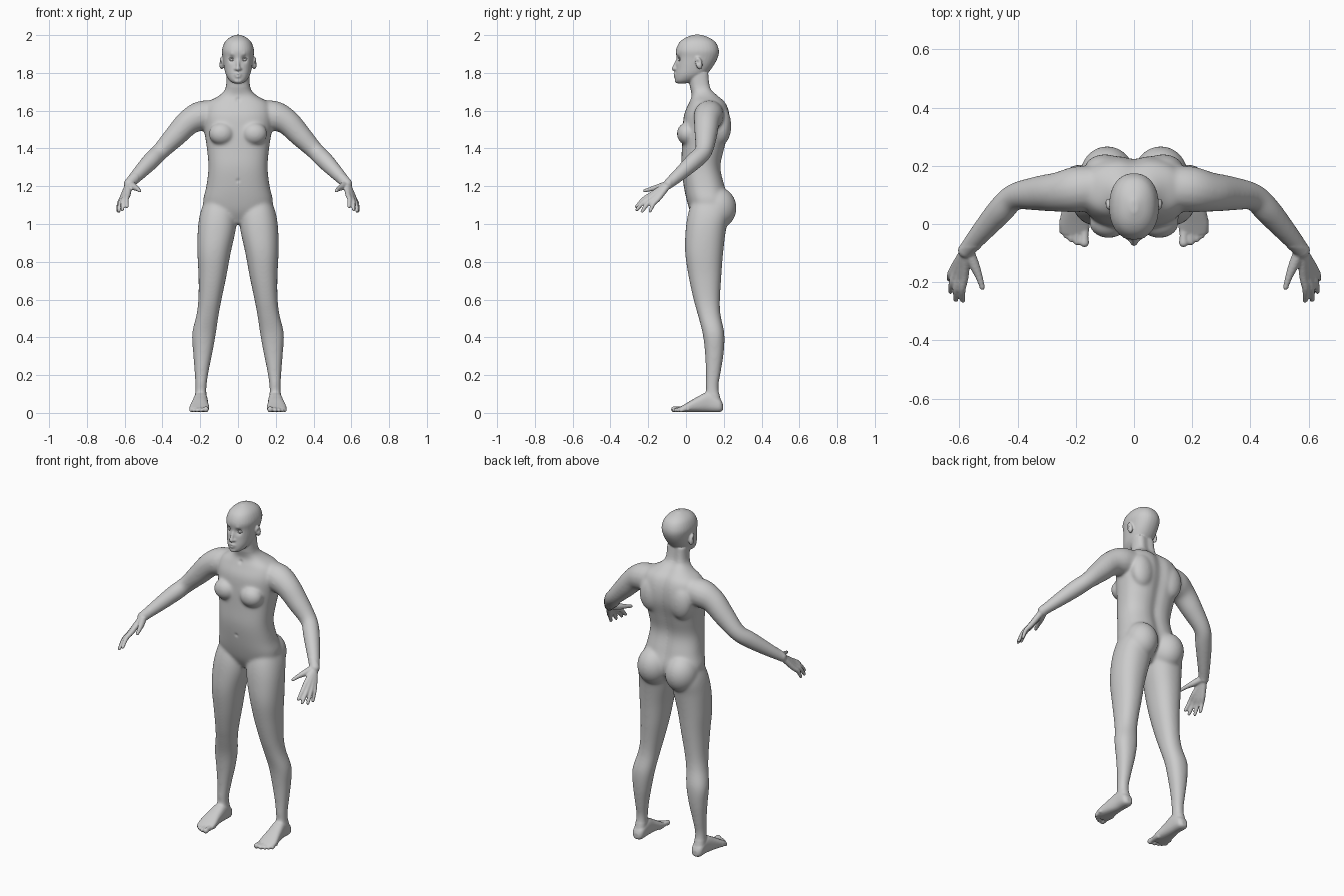
import bpy, bmesh, math
from mathutils import Vector, Matrix

if "Cube" in bpy.data.objects:
    bpy.data.objects.remove(bpy.data.objects["Cube"])

clay = bpy.data.materials.new("pale grey clay")
clay.use_nodes = True
GREY = (0.6, 0.6, 0.6, 1)
clay.diffuse_color = GREY
clay.node_tree.nodes["Principled BSDF"].inputs["Base Color"].default_value = GREY
SIDES = 32


def smooth_rows(rows, steps=5):
    """Catmull-Rom resampling of equal-length rows."""
    out = []
    for i in range(len(rows) - 1):
        a, b, c, d = (rows[max(0, min(len(rows) - 1, i + k))] for k in (-1, 0, 1, 2))
        for s in range(steps):
            t = s / steps
            out.append([q + t / 2 * (r - p + t * (2 * p - 5 * q + 4 * r - e + t * (3 * (q - r) + e - p)))
                        for p, q, r, e in zip(a, b, c, d)])
    return out + [list(rows[-1])]


def skin(bm, rings):
    loops = [[bm.verts.new(p) for p in ring] for ring in rings]
    n = len(loops[0])
    for lo, hi in zip(loops, loops[1:]):
        for i in range(n):
            bm.faces.new((lo[i], lo[(i + 1) % n], hi[(i + 1) % n], hi[i]))
    bm.faces.new(loops[0])
    bm.faces.new(loops[-1])


def loft(bm, rows, side=1, axis="z", power=0.9, groove=0):
    """Stack rounded sections; a row is (position, x min, x max, depth min, depth max)."""
    rings = []
    for t, x0, x1, d0, d1 in smooth_rows(rows):
        ring = []
        for i in range(SIDES):
            a = math.tau * i / SIDES
            c, s = math.cos(a), math.sin(a)
            x = (x0 + x1) / 2 + (x1 - x0) / 2 * math.copysign(abs(c) ** power, c)
            d = (d0 + d1) / 2 + (d1 - d0) / 2 * math.copysign(abs(s) ** power, s)
            if s > 0:
                d -= groove * math.exp(-(x / 0.035) ** 2)
            ring.append((side * x, d, t) if axis == "z" else (side * x, t, d))
        rings.append(ring)
    skin(bm, rings)


def ball(bm, centre, radii, side=1, tilt=0):
    place = Matrix.Translation((side * centre[0], centre[1], centre[2]))
    place = place @ Matrix.Rotation(tilt, 4, "X") @ Matrix.Diagonal((*radii, 1))
    bmesh.ops.create_uvsphere(bm, u_segments=24, v_segments=16, radius=1, matrix=place)


def tube(bm, rows, side=1):
    """Round limb through (x, y, z, radius) rows with rounded ends."""
    rows = smooth_rows(rows)
    pts = [Vector((side * r[0], r[1], r[2])) for r in rows]
    ref = Vector((0.9 * side, 0.3, 0.5))
    rings = []
    for i, p in enumerate(pts):
        along = pts[min(i + 1, len(pts) - 1)] - pts[max(i - 1, 0)]
        u = along.cross(ref).normalized()
        v = along.cross(u).normalized()
        rings.append([p + rows[i][3] * (u * math.cos(math.tau * k / 16) + v * math.sin(math.tau * k / 16))
                      for k in range(16)])
    skin(bm, rings)
    for r in (rows[0], rows[-1]):
        ball(bm, r[:3], (r[3],) * 3, side)


def finish(bm, name):
    bmesh.ops.recalc_face_normals(bm, faces=bm.faces)
    mesh = bpy.data.meshes.new(name)
    bm.to_mesh(mesh)
    bm.free()
    mesh.materials.append(clay)
    mesh.shade_smooth()
    obj = bpy.data.objects.new(name, mesh)
    bpy.context.collection.objects.link(obj)
    return obj


bm = bmesh.new()
# torso and neck
torso = [(1.0, .09, .06, .17), (1.06, .165, .025, .22), (1.12, .185, .005, .232), (1.2, .168, -.012, .21),
         (1.3, .157, -.025, .188), (1.4, .165, -.022, .208), (1.5, .18, -.018, .235), (1.58, .185, -.01, .235),
         (1.64, .165, .015, .215), (1.68, .1, .03, .175), (1.72, .066, .022, .14), (1.8, .06, .01, .13)]
loft(bm, [(z, -w, w, f, b) for z, w, f, b in torso], power=0.82, groove=0.016)
# head
head = [(1.745, .025, -.045, .0), (1.76, .045, -.056, .05), (1.79, .064, -.057, .105), (1.83, .074, -.053, .14),
        (1.88, .081, -.051, .168), (1.92, .085, -.053, .174), (1.96, .072, -.036, .158),
        (1.985, .048, -.005, .125), (2.002, .012, .04, .08)]
loft(bm, [(z, -w, w, f, b) for z, w, f, b in head])
# nose, lips and chin
tube(bm, [(0, -.046, 1.868, .008), (0, -.057, 1.842, .009), (0, -.064, 1.822, .012)])
tube(bm, [(-.022, -.051, 1.788, .004), (0, -.06, 1.796, .007), (.022, -.051, 1.788, .004)])
tube(bm, [(-.02, -.05, 1.785, .004), (0, -.058, 1.78, .008), (.02, -.05, 1.785, .004)])
ball(bm, (0, -.047, 1.758), (.022, .013, .013))

leg = [(.05, .163, .232, .11, .19), (.13, .167, .226, .105, .172), (.22, .155, .23, .105, .185),
       (.32, .135, .238, .1, .2), (.42, .117, .243, .088, .203), (.52, .102, .22, .062, .183),
       (.6, .087, .21, .04, .18), (.72, .062, .209, .014, .187), (.85, .038, .215, -.005, .197),
       (.97, .012, .213, -.002, .212), (1.06, .008, .2, .012, .23), (1.14, .03, .17, .04, .2)]
foot = [(.196, .182, .212, .015, .045), (.178, .164, .23, .004, .075), (.12, .16, .234, .004, .11),
        (.06, .158, .245, .004, .085), (0, .152, .257, .004, .05), (-.035, .156, .25, .005, .03)]
arm = [(.1, .13, 1.585, .07), (.19, .12, 1.573, .08), (.26, .11, 1.54, .069), (.33, .105, 1.468, .06),
       (.41, .093, 1.385, .047), (.46, .045, 1.335, .047), (.53, -.035, 1.262, .037), (.577, -.09, 1.213, .028)]
# finger knuckle and tip positions, index to little
fingers = [((.582, -.18, 1.158), (.588, -.262, 1.092)), ((.597, -.177, 1.147), (.612, -.26, 1.076)),
           ((.609, -.164, 1.138), (.63, -.232, 1.067)), ((.615, -.146, 1.135), (.635, -.19, 1.068))]
toes = [(.17, -.064, .016), (.196, -.062, .0115), (.216, -.052, .011), (.233, -.04, .0105), (.248, -.025, .01)]

for s in (1, -1):
    loft(bm, leg, s)
    loft(bm, foot, s, axis="y", power=0.8)
    tube(bm, arm, s)
    for x, y, r in toes:
        tube(bm, [(x, .01, .02, r), (x, y + .025, .021, r * .85), (x, y, r + .003, r)], s)
    # hand
    for knuckle, tip in fingers:
        k, t = Vector(knuckle), Vector(tip)
        bend = k.lerp(t, 0.5) + Vector((.005, -.004, .006))
        start = Vector((.577, -.09, 1.213)).lerp(k, 0.15)
        tube(bm, [(*start, .018), (*k, .0145), (*bend, .012), (*t, .009)], s)
    tube(bm, [(.57, -.09, 1.212, .02), (.549, -.14, 1.196, .018), (.532, -.182, 1.186, .0125),
              (.521, -.218, 1.176, .0095)], s)
    # chest, shoulder blades, buttocks and ears
    ball(bm, (.087, .005, 1.478), (.068, .054, .06), s)
    ball(bm, (.1, .19, 1.52), (.07, .05, .1), s)
    ball(bm, (.092, .168, 1.085), (.094, .1, .11), s)
    ball(bm, (.087, .068, 1.852), (.013, .018, .034), s, tilt=0.25)
    ball(bm, (.012, -.054, 1.821), (.009, .01, .008), s)

body = finish(bm, "body")
bpy.context.view_layer.objects.active = body
body.select_set(True)
fuse = body.modifiers.new("fuse", "REMESH")
fuse.mode = "VOXEL"
fuse.voxel_size = 0.005
bpy.ops.object.modifier_apply(modifier=fuse.name)

# broad forms are relaxed strongly, fine parts only lightly
verts = body.data.vertices
broad = body.vertex_groups.new(name="broad_forms")
broad.add([v.index for v in verts if .1 < v.co.z < 1.72 and v.co.y > -.08], 1, "REPLACE")
for label, group, count in (("relax_broad", "broad_forms", 45), ("relax_all", "", 4)):
    relax = body.modifiers.new(label, "SMOOTH")
    relax.factor = 0.5
    relax.iterations = count
    relax.vertex_group = group
    bpy.ops.object.modifier_apply(modifier=label)

# sculpted dents: centre, radius, push
dents = [((.034, -.046, 1.872), .017, (0, .013, 0)), ((0, -.025, 1.228), .01, (0, .009, 0)),
         ((.1, .06, 1.856), .011, (-.009, 0, 0)), ((0, -.063, 1.788), .005, (0, .003, 0)),
         ((.034, -.05, 1.897), .012, (0, -.004, 0)), ((0, .03, 1.655), .012, (0, .008, 0))]
for centre, radius, push in dents:
    for s in ((1, -1) if centre[0] else (1,)):
        mirror = Vector((s, 1, 1))
        c, p = Vector(centre) * mirror, Vector(push) * mirror
        for v in body.data.vertices:
            d = (v.co - c).length / radius
            if d < 3:
                v.co += p * math.exp(-d * d)
body.data.shade_smooth()

# eyes and eyelids
for s, label in ((1, "left"), (-1, "right")):
    bm = bmesh.new()
    ball(bm, (.034, -.022, 1.872), (.0155,) * 3, s)
    finish(bm, label + "_eye")
    bm = bmesh.new()
    for lift in (.0075, -.006):
        tube(bm, [(.018, -.03, 1.871, .002), (.027, -.036, 1.872 + lift * .8, .0028),
                  (.037, -.036, 1.872 + lift, .0028), (.05, -.027, 1.873, .002)], s)
    finish(bm, label + "_eyelids")
